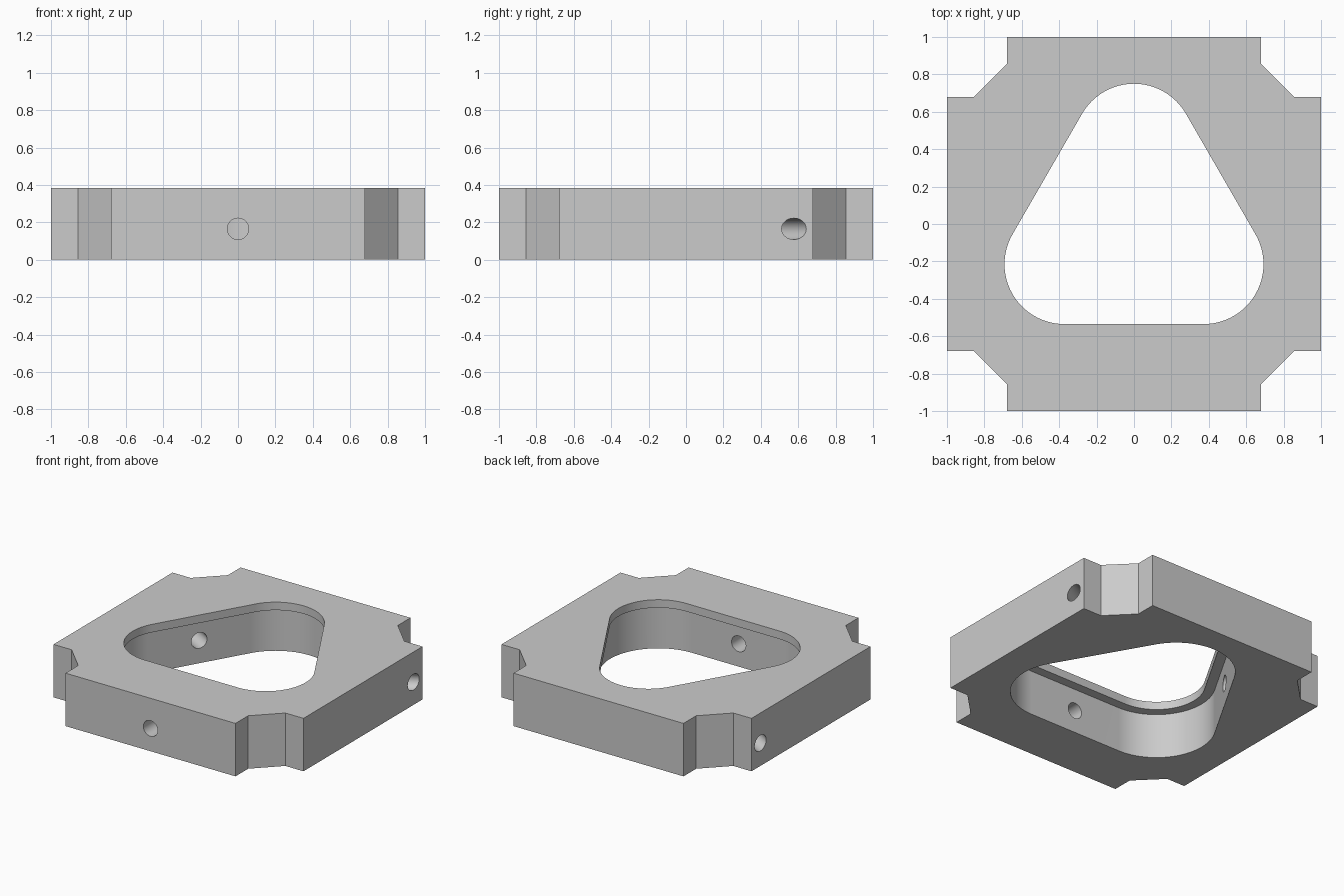
import bpy
import bmesh
from math import sin, cos, radians
from mathutils import Matrix, Vector

HEIGHT = 0.383
LIP_Z = 0.325        # underside of the lip around the opening
CORNER_R = 0.43      # distance of the rounded corner centres from the middle
BORE_Z = 0.165
BORE_R = 0.057

cube = bpy.data.objects.get("Cube")
if cube:
    bpy.data.objects.remove(cube, do_unlink=True)

grey = bpy.data.materials.new("plain grey")
grey.use_nodes = True
grey.diffuse_color = (0.6, 0.6, 0.6, 1)
grey.node_tree.nodes["Principled BSDF"].inputs["Base Color"].default_value = (0.6, 0.6, 0.6, 1)


def make_object(name, bm):
    bmesh.ops.recalc_face_normals(bm, faces=bm.faces[:])
    mesh = bpy.data.meshes.new(name)
    bm.to_mesh(mesh)
    bm.free()
    mesh.materials.append(grey)
    obj = bpy.data.objects.new(name, mesh)
    bpy.context.collection.objects.link(obj)
    return obj


def prism(name, outline, z0, z1):
    bm = bmesh.new()
    face = bm.faces.new([bm.verts.new((x, y, z0)) for x, y in outline])
    top = bmesh.ops.extrude_face_region(bm, geom=[face])["geom"]
    verts = [v for v in top if isinstance(v, bmesh.types.BMVert)]
    bmesh.ops.translate(bm, verts=verts, vec=(0, 0, z1 - z0))
    return make_object(name, bm)


def rounded_triangle(radius, steps=24):
    points = []
    for corner in (90, 210, 330):
        a = radians(corner)
        for i in range(steps + 1):
            b = radians(corner - 60 + 120 * i / steps)
            points.append((CORNER_R * cos(a) + radius * cos(b),
                           CORNER_R * sin(a) + radius * sin(b)))
    return points


# Square plate with a notch at each corner
notch = [(0.68, -1), (0.68, -0.855), (0.855, -0.68), (1, -0.68)]
outline = []
for quarter in range(4):
    turn = Matrix.Rotation(radians(90 * quarter), 2)
    outline += [tuple(turn @ Vector(p)) for p in notch]
plate = prism("notched_plate", outline, 0, HEIGHT)

# Narrow opening through the top, wider pocket below it
cutters = [
    prism("opening_cutter", rounded_triangle(0.32), -0.1, HEIGHT + 0.1),
    prism("pocket_cutter", rounded_triangle(0.387), -0.1, LIP_Z),
]

# One bore square to each straight side of the pocket
for angle in (30, 150, 270):
    bm = bmesh.new()
    bmesh.ops.create_cone(bm, cap_ends=True, segments=40, radius1=BORE_R,
                          radius2=BORE_R, depth=1.2)
    a = radians(angle)
    direction = Vector((cos(a), sin(a), 0))
    spin = direction.to_track_quat("Z", "Y").to_matrix().to_4x4()
    move = Matrix.Translation(direction * 0.9 + Vector((0, 0, BORE_Z)))
    bmesh.ops.transform(bm, matrix=move @ spin, verts=bm.verts[:])
    cutters.append(make_object("bore_cutter", bm))

bpy.ops.object.select_all(action="DESELECT")
plate.select_set(True)
bpy.context.view_layer.objects.active = plate
for cutter in cutters:
    cutter.hide_render = True
    cut = plate.modifiers.new(cutter.name, "BOOLEAN")
    cut.operation = "DIFFERENCE"
    cut.solver = "EXACT"
    cut.object = cutter
    bpy.ops.object.modifier_apply(modifier=cut.name)
for cutter in cutters:
    bpy.data.objects.remove(cutter, do_unlink=True)

# Smooth curved walls, crisp edges
bpy.ops.object.shade_smooth_by_angle(angle=radians(25))
weighted = plate.modifiers.new("flat_wall_normals", "WEIGHTED_NORMAL")
weighted.keep_sharp = True
